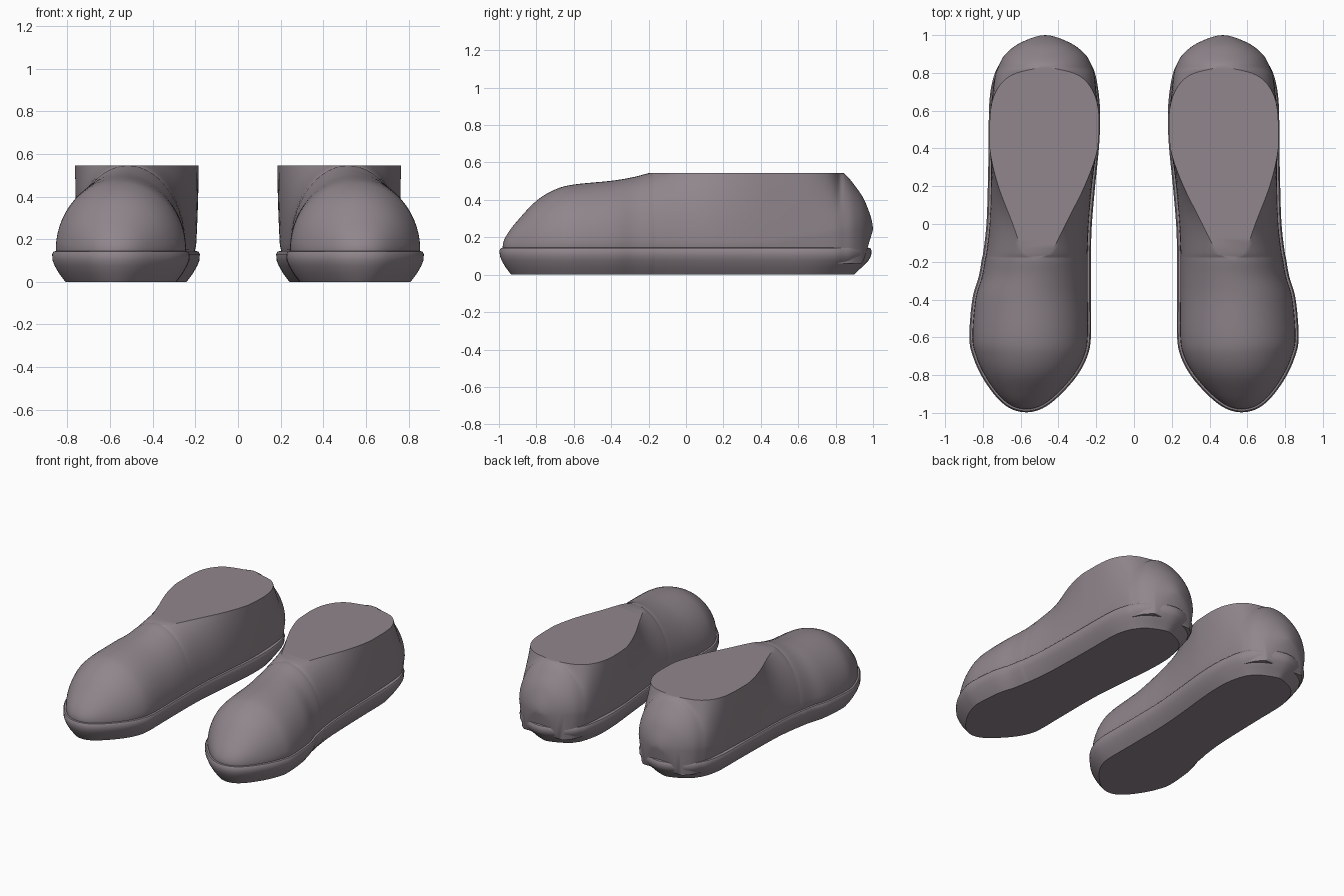
import bpy, bmesh, math
from mathutils import Vector

cube = bpy.data.objects.get("Cube")
if cube:
    bpy.data.objects.remove(cube, do_unlink=True)

grey = bpy.data.materials.new("warm_grey")
grey.use_nodes = True
colour = (0.28, 0.24, 0.265, 1)
grey.diffuse_color = colour
grey.node_tree.nodes["Principled BSDF"].inputs["Base Color"].default_value = colour

# Stations from toe to heel: y, centre x, half width, top height, opening half width
TOP = 0.545
STATIONS = [
    (-.98, .57, 0, .15, 0), (-.96, .57, .08, .21, 0), (-.9, .565, .155, .29, 0),
    (-.8, .555, .235, .395, 0), (-.7, .55, .285, .455, 0), (-.6, .55, .305, .482, 0),
    (-.4, .542, .297, .502, 0), (-.28, .525, .28, .522, 0), (-.19, .517, .272, TOP, 0),
    (-.15, .513, .268, TOP, .07), (0, .502, .262, TOP, .14), (.2, .49, .267, TOP, .22),
    (.4, .478, .275, TOP, .267), (.55, .474, .278, TOP, .27), (.7, .474, .273, TOP, .245),
    (.79, .472, .262, TOP, .17), (.84, .47, .245, TOP, 0), (.9, .47, .21, .48, 0),
    (.96, .47, .13, .385, 0), (1, .47, 0, .24, 0)]
STEPS = 5
ARC = 14


def smooth(v, low, high):
    f = min(1, max(0, (v - low) / (high - low)))
    return f * f * (3 - 2 * f)


def phantom(end, near):
    # Reflect the neighbour across the tip so the ends come out round
    return near[:2] + tuple(2 * a - b for a, b in zip(end[2:], near[2:]))


def refine():
    pts = [phantom(STATIONS[0], STATIONS[1])] + STATIONS + [phantom(STATIONS[-1], STATIONS[-2])]
    rows = []
    for i in range(1, len(pts) - 2):
        for s in range(STEPS):
            u = s / STEPS
            rows.append([0.5 * (2 * b + (c - a) * u + (2 * a - 5 * b + 4 * c - d) * u ** 2
                                + (3 * b - a - 3 * c + d) * u ** 3)
                         for a, b, c, d in zip(*pts[i - 1:i + 3])])
    return rows + [list(STATIONS[-1])]


ROWS = refine()


def section(y, cx, w, h, t):
    """Cut-off dome above the widest level, tapering down into the sole."""
    w, h, t = max(w, 0), min(h, TOP), max(t, 0)
    mid = .15 + .09 * smooth(y, .3, 1)
    low = mid - (mid - .06) * min(1, (1 - abs(y)) / .055)
    limit = math.acos(min(t / w, .97)) if w > 0 else math.pi / 2
    flare = .02 * smooth(y, 0, .45) * (1 - smooth(y, .6, .85))
    half = [(w * .9, low)]
    for k in range(ARC + 1):
        a = limit * k / ARC
        rise = math.sin(a) / math.sin(limit)
        half.append((w * math.cos(a) + flare * rise, mid + (h - mid) * rise))
    return [Vector((cx + x, y, z)) for x, z in half] + \
           [Vector((cx - x, y, z)) for x, z in reversed(half)]


def sole_rings():
    """Stack of offset copies of the footprint outline."""
    outline = [Vector((r[1] + r[2], r[0])) for r in ROWS]
    outline += [Vector((r[1] - r[2], r[0])) for r in reversed(ROWS[1:-1])]
    layers = [(0, -.045), (.012, -.036), (.04, -.015), (.075, .005),
              (.1, .015), (.13, .017), (.142, .01), (.15, -.03)]
    rings = []
    for z, offset in layers:
        ring = []
        for i, p in enumerate(outline):
            along = outline[(i + 1) % len(outline)] - outline[i - 1]
            out = Vector((along.y, -along.x)).normalized()
            heel = smooth(p.y, .6, 1) * (.025 + .03 * (1 - smooth(z, 0, .1)))
            q = p + out * (offset - heel)
            ring.append(Vector((q.x, q.y, z)))
        rings.append(ring)
    return rings


def loft(name, rings, side, angle):
    bm = bmesh.new()
    loops = [[bm.verts.new((p.x * side, p.y, p.z)) for p in ring] for ring in rings]
    n = len(loops[0])
    for a, b in zip(loops, loops[1:]):
        for i in range(n):
            j = (i + 1) % n
            bm.faces.new((a[i], a[j], b[j], b[i]))
    bm.faces.new(loops[0])
    bm.faces.new(loops[-1])
    bmesh.ops.remove_doubles(bm, verts=bm.verts, dist=.0005)
    bmesh.ops.recalc_face_normals(bm, faces=bm.faces)
    mesh = bpy.data.meshes.new(name)
    bm.to_mesh(mesh)
    bm.free()
    mesh.materials.append(grey)
    obj = bpy.data.objects.new(name, mesh)
    bpy.context.collection.objects.link(obj)
    bpy.ops.object.select_all(action='DESELECT')
    obj.select_set(True)
    bpy.context.view_layer.objects.active = obj
    bpy.ops.object.shade_smooth_by_angle(angle=math.radians(angle))


# A mirrored pair of shoes
for label, side in (("left", 1), ("right", -1)):
    loft(label + "_shoe_upper", [section(*row) for row in ROWS], side, 35)
    loft(label + "_shoe_sole", sole_rings(), side, 45)
